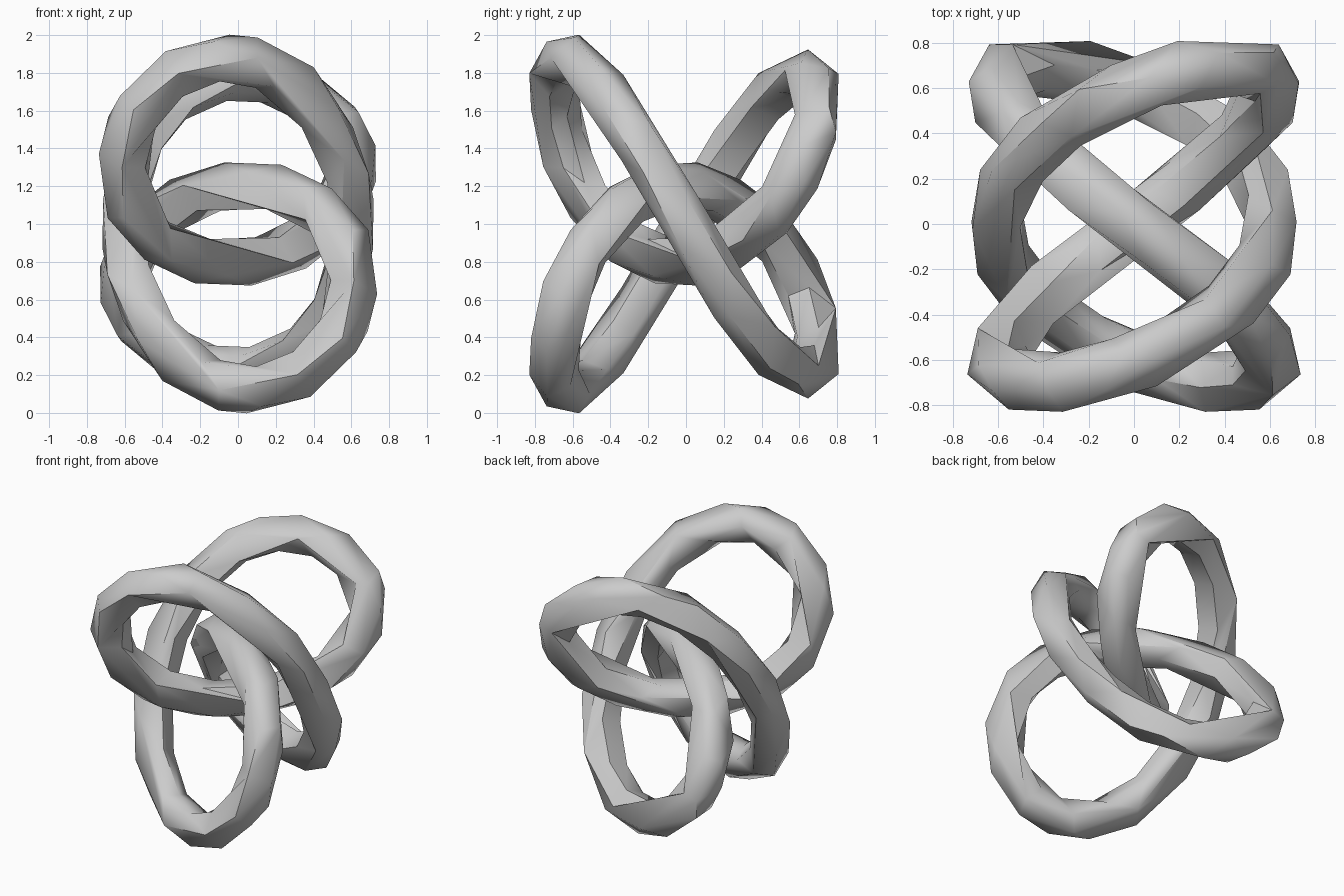
import bpy
import bmesh
from math import sin, cos, pi, radians
from mathutils import Vector, Quaternion

SEGMENTS = 84      # rings along the closed path
SIDES = 12         # corners of the tube section
RADIUS = 0.126

if "Cube" in bpy.data.objects:
    bpy.data.objects.remove(bpy.data.objects["Cube"], do_unlink=True)


def path(t):
    """Closed figure-eight knot centreline, front loops a little taller."""
    taller_front = 0.025 * (cos(t) - cos(5 * t))
    return Vector((0.61 * cos(3 * t),
                   -0.70 * sin(2 * t),
                   1 + 0.382 * sin(t) + 0.618 * sin(3 * t)
                   + 0.036 * sin(5 * t) + taller_front))


def tangent(t):
    return (path(t + 0.001) - path(t - 0.001)).normalized()


# Carry a normal around the path without twisting
step = 2 * pi / SEGMENTS
directions = [tangent(i * step) for i in range(SEGMENTS + 1)]
normals = [directions[0].orthogonal().normalized()]
for a, b in zip(directions, directions[1:]):
    normals.append((a.rotation_difference(b) @ normals[-1]).normalized())

# Leftover angle at the seam, spread evenly over the rings
first, last, axis = normals[0], normals[-1], directions[0]
gap = last.angle(first)
if last.cross(first).dot(axis) < 0:
    gap = -gap

# Tube rings
bm = bmesh.new()
rings = []
for i in range(SEGMENTS):
    ring = []
    for k in range(SIDES):
        angle = gap * i / SEGMENTS + 2 * pi * k / SIDES
        offset = Quaternion(directions[i], angle) @ normals[i]
        ring.append(bm.verts.new(path(i * step) + offset * RADIUS))
    rings.append(ring)

# Skin between neighbouring rings
for i in range(SEGMENTS):
    a, b = rings[i], rings[(i + 1) % SEGMENTS]
    for k in range(SIDES):
        n = (k + 1) % SIDES
        bm.faces.new((a[k], a[n], b[n], b[k]))
bmesh.ops.recalc_face_normals(bm, faces=bm.faces[:])

mesh = bpy.data.meshes.new("knotted_tube")
bm.to_mesh(mesh)
bm.free()
knot = bpy.data.objects.new("knotted_tube", mesh)
bpy.context.collection.objects.link(knot)

# Plain grey
grey = bpy.data.materials.new("light_grey")
grey.use_nodes = True
colour = (0.6, 0.6, 0.6, 1)
grey.diffuse_color = colour
grey.node_tree.nodes["Principled BSDF"].inputs["Base Color"].default_value = colour
mesh.materials.append(grey)

# Irregular low-poly facets
bpy.ops.object.select_all(action='DESELECT')
knot.select_set(True)
bpy.context.view_layer.objects.active = knot
facets = knot.modifiers.new("facets", 'DECIMATE')
facets.ratio = 0.2
bpy.ops.object.modifier_apply(modifier=facets.name)
bpy.ops.object.shade_smooth_by_angle(angle=radians(50))
